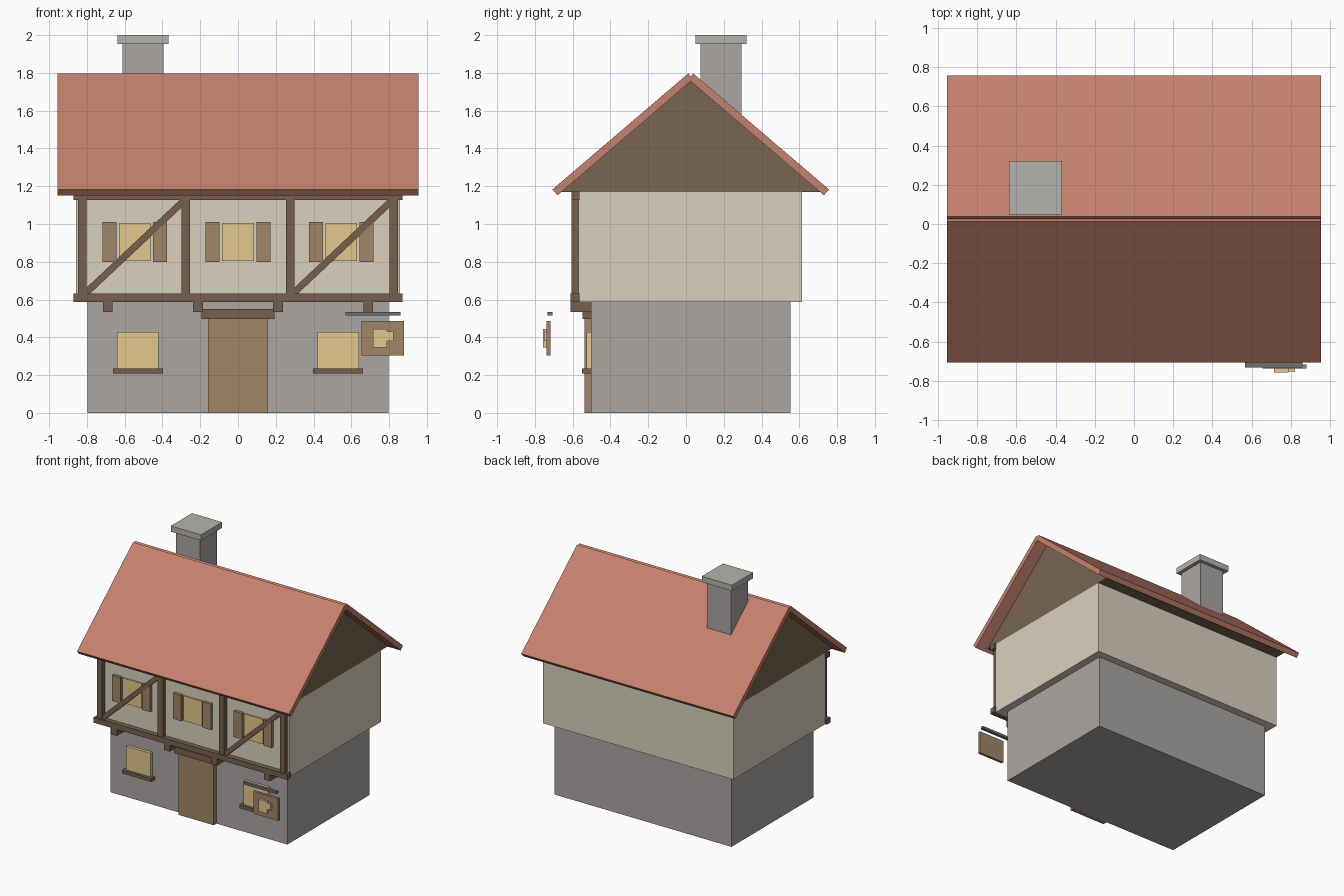
import bpy
from math import atan2, hypot
from mathutils import Matrix

if "Cube" in bpy.data.objects:
    bpy.data.objects.remove(bpy.data.objects["Cube"])


def material(name, r, g, b):
    m = bpy.data.materials.new(name)
    m.diffuse_color = (r, g, b, 1)
    m.use_nodes = True
    m.node_tree.nodes["Principled BSDF"].inputs["Base Color"].default_value = m.diffuse_color
    return m


STONE = material("stone", 0.40, 0.38, 0.37)
CAP = material("cap_stone", 0.45, 0.45, 0.42)
IRON = material("iron", 0.16, 0.16, 0.17)
PLASTER = material("plaster", 0.70, 0.64, 0.52)
TIMBER = material("timber", 0.18, 0.12, 0.08)
GABLE = material("gable_boards", 0.19, 0.13, 0.08)
WOOD = material("wood", 0.36, 0.24, 0.14)
GLASS = material("lit_glass", 0.78, 0.58, 0.27)
TILE = material("roof_tile", 0.56, 0.22, 0.15)


def mesh(name, verts, faces, mat):
    me = bpy.data.meshes.new(name)
    me.from_pydata(verts, [], faces)
    me.materials.append(mat)
    ob = bpy.data.objects.new(name, me)
    bpy.context.collection.objects.link(ob)
    return ob


def box(name, x, y, z, mat):
    """Box from (min, max) ranges on each axis."""
    v = [(a, b, c) for a in x for b in y for c in z]
    f = [(0, 1, 3, 2), (4, 6, 7, 5), (0, 4, 5, 1), (2, 3, 7, 6), (0, 2, 6, 4), (1, 5, 7, 3)]
    return mesh(name, v, f, mat)


def prism(name, profile, x, mat):
    """Extrude a counter-clockwise (y, z) profile along x."""
    n = len(profile)
    v = [(a, p, q) for a in x for p, q in profile]
    f = [tuple(range(n))[::-1], tuple(range(n, 2 * n))]
    f += [(i, (i + 1) % n, (i + 1) % n + n, i + n) for i in range(n)]
    return mesh(name, v, f, mat)


def span(c, w):
    return (c - w / 2, c + w / 2)


# Storeys
MID = 0.025
box("ground_floor", (-0.797, 0.797), (-0.502, 0.552), (0, 0.588), STONE)
box("upper_floor", (-0.857, 0.857), (-0.57, 0.615), (0.588, 1.17), PLASTER)

# Gable and roof slabs
prism("gable", [(MID - 0.69, 1.17), (MID + 0.69, 1.17), (MID, 1.76)], (-0.857, 0.857), GABLE)
slab = [(0.705, 1.152), (0.732, 1.183), (0.013, 1.797), (-0.012, 1.766)]
prism("roof_back", [(MID + y, z) for y, z in slab], (-0.955, 0.955), TILE)
prism("roof_front", [(MID - y, z) for y, z in reversed(slab)], (-0.955, 0.955), TILE)

# Chimney
box("chimney", span(-0.503, 0.216), span(0.185, 0.218), (1.45, 1.955), STONE)
box("chimney_cap", span(-0.503, 0.272), span(0.185, 0.272), (1.953, 2.0), CAP)

# Timber frame on the front
FRAME_Y = (-0.606, -0.565)
box("lower_beam", (-0.872, 0.872), (-0.611, -0.565), (0.588, 0.632), TIMBER)
box("upper_beam", (-0.872, 0.872), FRAME_Y, (1.128, 1.172), TIMBER)
for x in (-0.824, -0.276, 0.276, 0.824):
    box("post", span(x, 0.046), FRAME_Y, (0.62, 1.14), TIMBER)
for x0 in (-0.80, 0.30):
    dx, dz = 0.51, 0.48
    brace = box("brace", span(0, hypot(dx, dz) + 0.02), (-0.600, -0.565), span(0, 0.036), TIMBER)
    brace.data.transform(Matrix.Translation((x0 + dx / 2, 0, 0.88))
                         @ Matrix.Rotation(-atan2(dz, dx), 4, 'Y'))
for x in (-0.69, -0.212, 0.212, 0.69):
    box("joist_end", span(x, 0.052), (-0.611, -0.50), (0.535, 0.59), TIMBER)

# Upper windows with shutters
for x in (-0.547, 0, 0.547):
    box("upper_window", span(x, 0.168), (-0.582, -0.565), (0.803, 1.005), GLASS)
    for s in (-1, 1):
        box("shutter", span(x + s * 0.134, 0.074), (-0.594, -0.565), (0.80, 1.01), WOOD)

# Ground floor door and windows
box("door", (-0.158, 0.158), (-0.538, -0.50), (0, 0.50), WOOD)
box("door_lintel", (-0.194, 0.194), (-0.547, -0.50), (0.498, 0.55), TIMBER)
for x in (-0.53, 0.53):
    box("ground_window", span(x, 0.22), (-0.527, -0.50), (0.23, 0.427), GLASS)
    box("window_sill", span(x, 0.264), (-0.55, -0.50), (0.208, 0.235), TIMBER)

# Hanging sign with a mug emblem
box("sign_arm", (0.568, 0.86), (-0.732, -0.708), (0.515, 0.535), IRON)
box("sign_board", (0.655, 0.88), (-0.739, -0.718), (0.305, 0.486), WOOD)
box("mug", (0.714, 0.79), (-0.757, -0.737), (0.345, 0.443), GLASS)
box("mug_handle", (0.79, 0.822), (-0.753, -0.737), (0.38, 0.432), GLASS)
